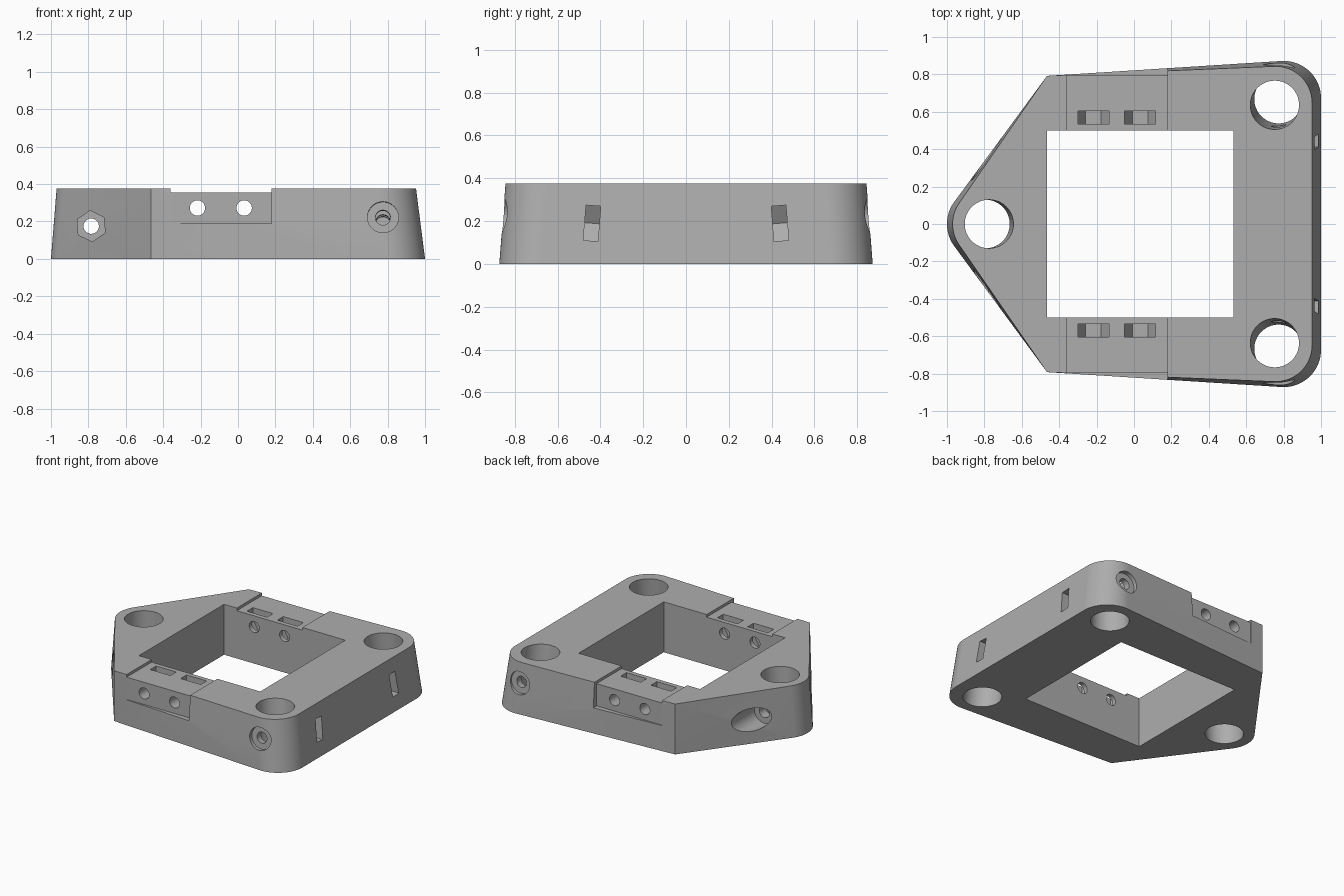
import bpy, bmesh, math
from mathutils import Vector, Matrix

if "Cube" in bpy.data.objects:
    bpy.data.objects.remove(bpy.data.objects["Cube"])

H = 0.375          # body height
CORNER = (-0.465, 0.792)

grey = bpy.data.materials.new("mid_grey")
grey.use_nodes = True
colour = (0.42, 0.42, 0.42, 1)
grey.diffuse_color = colour
grey.node_tree.nodes["Principled BSDF"].inputs["Base Color"].default_value = colour


def finish(name, bm):
    bmesh.ops.recalc_face_normals(bm, faces=bm.faces)
    mesh = bpy.data.meshes.new(name)
    bm.to_mesh(mesh)
    bm.free()
    obj = bpy.data.objects.new(name, mesh)
    obj.data.materials.append(grey)
    bpy.context.collection.objects.link(obj)
    return obj


def arc(cx, cy, r, a0, a1, n=32):
    return [(cx + r * math.cos(math.radians(a0 + (a1 - a0) * i / n)),
             cy + r * math.sin(math.radians(a0 + (a1 - a0) * i / n))) for i in range(n + 1)]


def outline(cx, cy, r, nose_x, nose_r):
    """Two rounded corners, two sharp corners and a rounded nose."""
    return (arc(cx, -cy, r, -93, 0) + arc(cx, cy, r, 0, 93) + [CORNER]
            + arc(nose_x, 0, nose_r, 144.7, 215.3) + [(CORNER[0], -CORNER[1])])


def cut(name, bm):
    """Subtract a closed shape from the body."""
    tool = finish(name, bm)
    tool.hide_render = True
    mod = body.modifiers.new(name, 'BOOLEAN')
    mod.operation = 'DIFFERENCE'
    mod.solver = 'EXACT'
    mod.object = tool
    bpy.context.view_layer.objects.active = body
    bpy.ops.object.modifier_apply(modifier=name)
    bpy.data.objects.remove(tool)


def bore(name, start, end, r, sides=48, roll=0, slide=None):
    """Cut a prism between two points, optionally swept along a slide vector."""
    a, b = Vector(start), Vector(end)
    d = b - a
    mat = (Matrix.Translation((a + b) / 2) @ d.to_track_quat('Z', 'Y').to_matrix().to_4x4()
           @ Matrix.Rotation(math.radians(roll), 4, 'Z'))
    bm = bmesh.new()
    bmesh.ops.create_cone(bm, cap_ends=True, segments=sides, radius1=r, radius2=r,
                          depth=d.length, matrix=mat)
    if slide:
        points = [v.co.copy() for v in bm.verts]
        bm.clear()
        for p in points:
            bm.verts.new(p)
            bm.verts.new(p + Vector(slide))
        bmesh.ops.convex_hull(bm, input=bm.verts)
        bmesh.ops.dissolve_limit(bm, angle_limit=0.01, verts=bm.verts, edges=bm.edges)
    cut(name, bm)


def box(name, lo, hi):
    lo, hi = Vector(lo), Vector(hi)
    bm = bmesh.new()
    bmesh.ops.create_cube(bm, size=1, matrix=Matrix.Translation((lo + hi) / 2)
                          @ Matrix.Diagonal((*(hi - lo), 1)))
    cut(name, bm)


# Tapered body
low = outline(0.80, 0.672, 0.20, -0.80, 0.20)
high = outline(0.757, 0.648, 0.195, -0.775, 0.195)
bm = bmesh.new()
vb = [bm.verts.new((x, y, 0)) for x, y in low]
vt = [bm.verts.new((x, y, H)) for x, y in high]
n = len(vb)
for i in range(n):
    j = (i + 1) % n
    if low[i] == high[i]:
        tris = [(vb[i], vb[j], vt[i]), (vt[i], vb[j], vt[j])]
    else:
        tris = [(vb[i], vb[j], vt[j]), (vt[i], vb[i], vt[j])]
    for t in tris:
        bm.faces.new(t)
bm.faces.new(vb)
bm.faces.new(vt)
bmesh.ops.remove_doubles(bm, verts=bm.verts, dist=0.0001)
body = finish("mount_body", bm)

# Square central opening
box("opening", (-0.465, -0.5, -0.1), (0.533, 0.5, 0.6))

# Leaning leg sockets
bore("nose_socket", (-0.80, 0, -0.1), (-0.768, 0, 0.5), 0.13, 64)
for s in (-1, 1):
    bore("corner_socket", (0.779, s * 0.677, -0.1), (0.745, s * 0.625, 0.5), 0.13, 64)

for s in (-1, 1):
    # Shallow seat on top and flat on the outer side
    box("seat", (-0.36, min(s * 0.4, s), 0.355), (0.18, max(s * 0.4, s), 0.5))
    box("side_flat", (-0.36, min(s * 0.794, s), 0.19), (0.18, max(s * 0.794, s), 0.5))
    # Bolt holes with nut traps open at the top
    for x in (-0.217, 0.033):
        bore("side_bolt", (x, s * 0.45, 0.272), (x, s * 0.95, 0.272), 0.041)
        bore("side_nut", (x, s * 0.534, 0.272), (x, s * 0.603, 0.272), 0.083, 6, 30, (0, 0, 0.3))
    # Sloping corner bolts, head recess and nut slot in the end wall
    def axis(y):
        return (0.775, s * y, 0.19 + 0.08 * (y - 0.44))
    bore("corner_bolt", axis(0.38), axis(1.0), 0.04)
    bore("corner_head", axis(0.825), axis(1.0), 0.083)
    bore("corner_nut", axis(0.405), axis(0.473), 0.095, 6, 30, (0.5, 0, 0))

# Nose bolt with hexagonal pocket in front and round recess behind
bore("nose_bolt", (-0.785, -0.6, 0.175), (-0.785, 0.6, 0.175), 0.041)
bore("nose_nut", (-0.785, -0.2, 0.175), (-0.785, -0.6, 0.175), 0.083, 6, 4)
bore("nose_head", (-0.785, 0.2, 0.175), (-0.785, 0.6, 0.175), 0.083)

# Smooth rounded walls, flat planes kept flat
bpy.ops.object.select_all(action='DESELECT')
body.select_set(True)
bpy.context.view_layer.objects.active = body
bpy.ops.object.shade_smooth_by_angle(angle=math.radians(20))
flat = body.modifiers.new("flat_planes", 'WEIGHTED_NORMAL')
flat.keep_sharp = True
